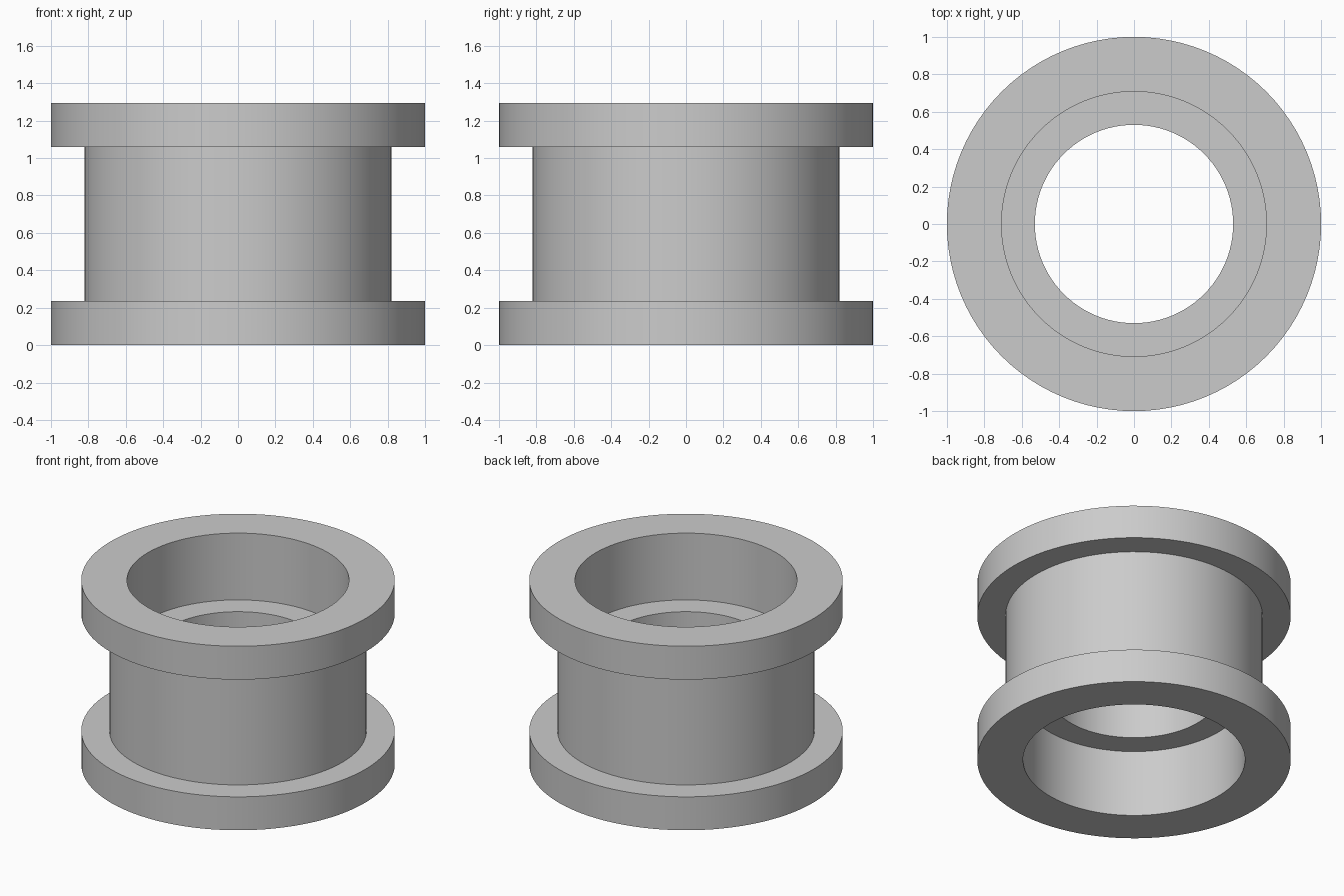
import bpy
import bmesh
import math

cube = bpy.data.objects.get("Cube")
if cube:
    bpy.data.objects.remove(cube, do_unlink=True)

# Single plain grey material
GREY = (0.6, 0.6, 0.6, 1.0)
grey = bpy.data.materials.new("plain grey")
grey.use_nodes = True
grey.diffuse_color = GREY
grey.node_tree.nodes["Principled BSDF"].inputs["Base Color"].default_value = GREY

# Main dimensions
HEIGHT = 1.295
FLANGE_R, FLANGE_H = 1.0, 0.235
BARREL_R = 0.82
RECESS_R, RECESS_DEPTH = 0.708, 0.47
BORE_R = 0.53
SEGMENTS = 96

# Lower half of the section, from the bore out to the barrel, then mirrored in height
lower = [(BORE_R, RECESS_DEPTH), (RECESS_R, RECESS_DEPTH), (RECESS_R, 0),
         (FLANGE_R, 0), (FLANGE_R, FLANGE_H), (BARREL_R, FLANGE_H)]
section = lower + [(r, HEIGHT - z) for r, z in reversed(lower)]


def lathe(name, profile, material):
    """Revolve a closed (radius, height) profile around the z axis."""
    bm = bmesh.new()
    verts = [bm.verts.new((r, 0, z)) for r, z in profile]
    edges = [bm.edges.new((v, verts[i - 1])) for i, v in enumerate(verts)]
    bmesh.ops.spin(bm, geom=verts + edges, cent=(0, 0, 0), axis=(0, 0, 1),
                   angle=math.tau, steps=SEGMENTS, use_merge=True)
    bmesh.ops.remove_doubles(bm, verts=bm.verts[:], dist=0.0001)
    bmesh.ops.recalc_face_normals(bm, faces=bm.faces[:])
    mesh = bpy.data.meshes.new(name)
    bm.to_mesh(mesh)
    bm.free()
    mesh.materials.append(material)
    obj = bpy.data.objects.new(name, mesh)
    bpy.context.collection.objects.link(obj)
    return obj


# Flanged bushing with a recess at each end and a narrower bore between
bushing = lathe("flanged_bushing", section, grey)
bpy.ops.object.select_all(action="DESELECT")
bushing.select_set(True)
bpy.context.view_layer.objects.active = bushing
bpy.ops.object.shade_smooth_by_angle(angle=math.radians(30))
